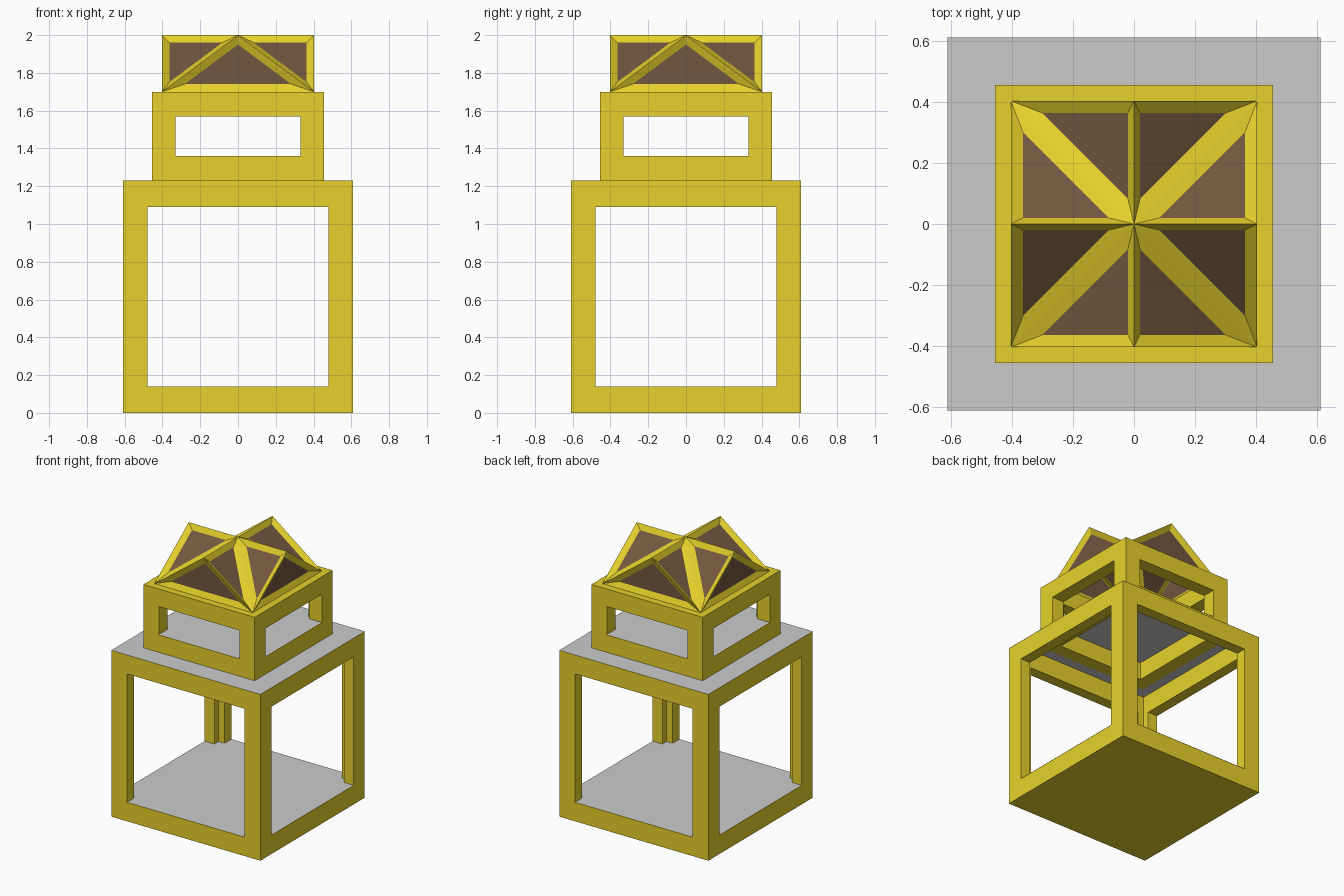
import bpy, bmesh
from math import pi
from mathutils import Matrix, Vector

if "Cube" in bpy.data.objects:
    bpy.data.objects.remove(bpy.data.objects["Cube"])


def material(name, rgb):
    m = bpy.data.materials.new(name)
    m.diffuse_color = (*rgb, 1)
    m.use_nodes = True
    m.node_tree.nodes["Principled BSDF"].inputs["Base Color"].default_value = m.diffuse_color
    return m


yellow = material("yellow_frame", (0.8, 0.64, 0.025))
brown = material("brown_pane", (0.17, 0.095, 0.05))


def make_object(name, bm, *mats):
    mesh = bpy.data.meshes.new(name)
    bm.to_mesh(mesh)
    bm.free()
    for m in mats:
        mesh.materials.append(m)
    ob = bpy.data.objects.new(name, mesh)
    bpy.context.collection.objects.link(ob)
    return ob


def box(name, hx, hy, z0, z1, *mats):
    bm = bmesh.new()
    bmesh.ops.create_cube(bm, size=1)
    bmesh.ops.scale(bm, vec=(2 * hx, 2 * hy, z1 - z0), verts=bm.verts)
    bmesh.ops.translate(bm, vec=(0, 0, (z0 + z1) / 2), verts=bm.verts)
    return make_object(name, bm, *mats)


def sheet(name, half, z, hole=None):
    """Flat square plate, optionally with a square hole."""
    bm = bmesh.new()
    bmesh.ops.create_grid(bm, x_segments=1, y_segments=1, size=half,
                          matrix=Matrix.Translation((0, 0, z)))
    if hole:
        inner = bm.faces[:]
        bmesh.ops.inset_region(bm, faces=inner, thickness=half - hole, use_boundary=True)
        bmesh.ops.delete(bm, geom=inner, context='FACES')
    return make_object(name, bm)


def frame(name, half, z0, z1, wall, win_half, w0, w1, cavity_bottom):
    """Square tier, open on top, with a window through each of the four sides."""
    ob = box(name, half, half, z0, z1, yellow)
    inner = half - wall
    cuts = [(inner, inner, cavity_bottom, z1 + 0.2),
            (win_half, half + 0.2, w0, w1),
            (half + 0.2, win_half, w0, w1)]
    for i, c in enumerate(cuts):
        cutter = box(f"{name}_cutter_{i}", *c, yellow)
        cutter.hide_render = True
        cutter.hide_viewport = True
        mod = ob.modifiers.new(f"cut_{i}", 'BOOLEAN')
        mod.operation = 'DIFFERENCE'
        mod.solver = 'EXACT'
        mod.object = cutter
    return ob


# Lower tier with floor and deck
frame("lower_frame", 0.61, 0, 1.23, 0.08, 0.48, 0.14, 1.09, 0.14)
sheet("lower_floor", 0.609, 0.142)
sheet("deck", 0.61, 1.231, hole=0.355)

# Upper tier with floor
frame("upper_frame", 0.455, 1.23, 1.70, 0.10, 0.33, 1.36, 1.57, 1.1)
sheet("upper_floor", 0.454, 1.362)

# Cross-gabled roof: one gable and two slopes, repeated four times
R, LOW, TOP = 0.403, 1.70, 2.0
left, right = Vector((-R, -R, LOW)), Vector((R, -R, LOW))
ridge, peak = Vector((0, -R, TOP)), Vector((0, 0, TOP))
bm = bmesh.new()
for k in range(4):
    turn = Matrix.Rotation(k * pi / 2, 3, 'Z')
    for tri in ((left, right, ridge), (peak, ridge, right), (peak, left, ridge)):
        bm.faces.new([bm.verts.new(turn @ p) for p in tri])
bmesh.ops.remove_doubles(bm, verts=bm.verts, dist=0.001)

# Recessed panes
panes = bm.faces[:]
bmesh.ops.inset_individual(bm, faces=panes, thickness=0.04, depth=-0.02,
                           use_even_offset=True)
for f in panes:
    f.material_index = 1
make_object("roof", bm, yellow, brown)
